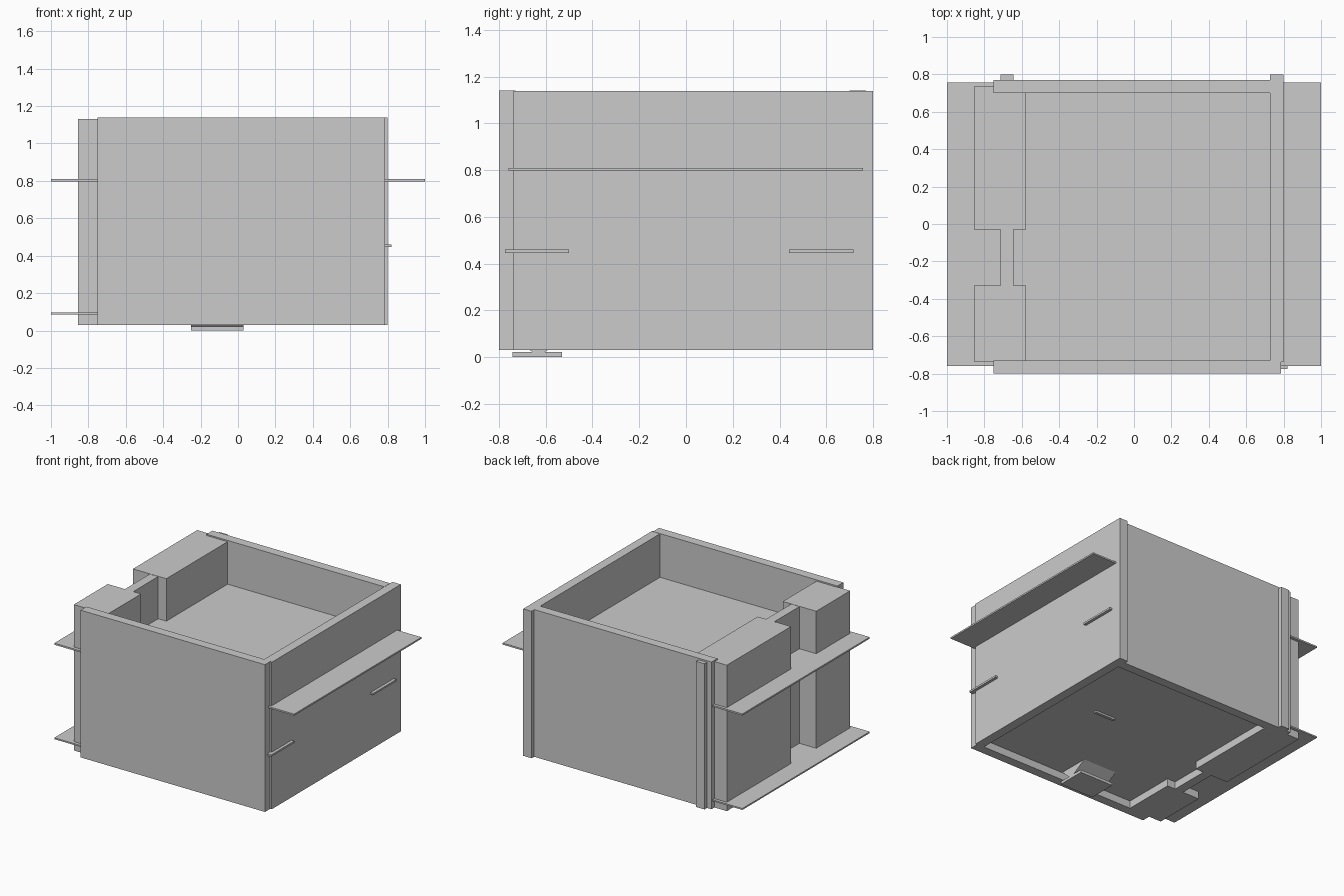
import bpy

if "Cube" in bpy.data.objects:
    bpy.data.objects.remove(bpy.data.objects["Cube"])


def prism(name, profile, x0, x1):
    """Extrude a (y, z) profile along x."""
    n = len(profile)
    verts = [(x, y, z) for x in (x0, x1) for y, z in profile]
    faces = [tuple(reversed(range(n))), tuple(range(n, 2 * n))]
    faces += [(i, (i + 1) % n, n + (i + 1) % n, n + i) for i in range(n)]
    mesh = bpy.data.meshes.new(name)
    mesh.from_pydata(verts, [], faces)
    obj = bpy.data.objects.new(name, mesh)
    bpy.context.collection.objects.link(obj)
    return obj


def box(name, x, y, z):
    (y0, y1), (z0, z1) = y, z
    return prism(name, [(y0, z0), (y1, z0), (y1, z1), (y0, z1)], *x)


# Outer walls
box("front_wall", (-0.752, 0.785), (-0.8, -0.73), (0.03, 1.14))
box("back_wall", (-0.752, 0.73), (0.70, 0.77), (0.03, 1.14))
box("right_wall", (0.728, 0.798), (-0.738, 0.8), (0.03, 1.138))
box("left_wall", (-0.715, -0.645), (-0.735, 0.8), (0.03, 1.128))

# Thick blocks either side of the gap in the left wall
for name, y in (("left_front_block", (-0.735, -0.33)),
                ("left_back_block", (-0.03, 0.735))):
    box(name, (-0.855, -0.577), y, (0.03, 1.13))

# Floor slabs that stick out through the walls
box("upper_floor", (-1.0, 1.0), (-0.76, 0.757), (0.798, 0.81))
box("lower_floor", (-1.0, 0.76), (-0.76, 0.757), (0.086, 0.097))

# Thin bars on the right wall
for name, y in (("right_front_bar", (-0.775, -0.5)),
                ("right_back_bar", (0.44, 0.717))):
    box(name, (0.787, 0.82), y, (0.446, 0.46))

# Handle under the floor: flat plate with a flared stem, and a small bar
box("base_plate", (-0.25, 0.03), (-0.742, -0.53), (0.0, 0.021))
prism("plate_stem", [(-0.655, 0.019), (-0.61, 0.019), (-0.49, 0.088), (-0.73, 0.088)], -0.25, 0.03)
box("under_bar", (0.23, 0.4), (0.052, 0.074), (0.072, 0.088))
